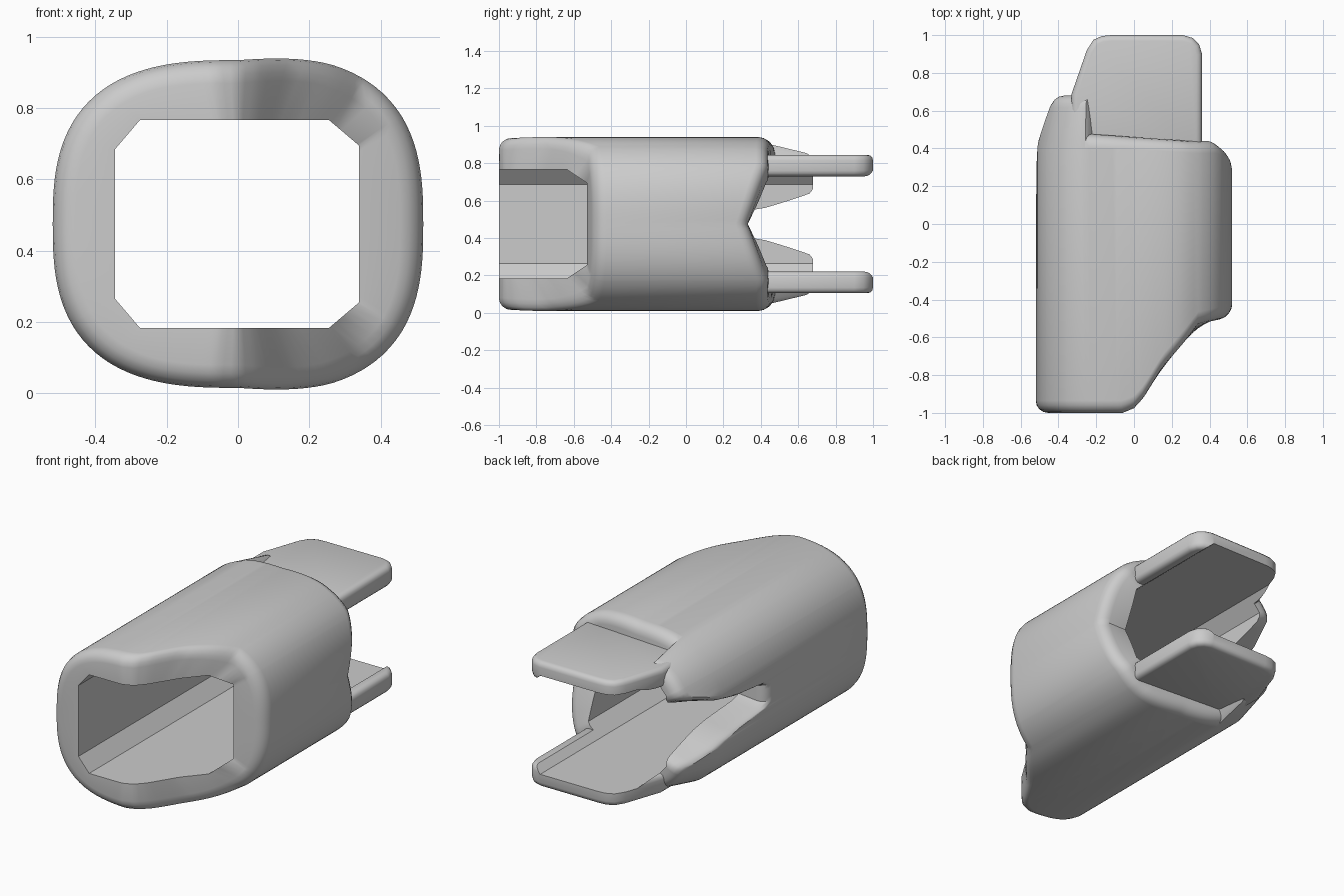
import bpy
import bmesh
from math import atan2, cos, sin, pi, tau
from mathutils import Vector

MID = 0.475          # height of the horizontal symmetry plane
ROUND = 0.065        # rim rounding radius

if "Cube" in bpy.data.objects:
    bpy.data.objects.remove(bpy.data.objects["Cube"])

# Tunnel cross-section (x, height above the middle)
upper = [(0.34, 0.22), (0.255, 0.292), (-0.275, 0.292), (-0.345, 0.21)]
tunnel = upper + [(x, -h) for x, h in reversed(upper)]

# Plan shape of the front rim (x, y)
front_curve = [(-0.06, -1), (0, -0.975), (0.05, -0.92), (0.15, -0.76),
               (0.27, -0.62), (0.34, -0.53), (0.52, -0.49)]
# Slot in the right wall and notch in the left wall (height from middle, y)
slot_curve = [(0.06, 0), (0.075, 0.04), (0.11, 0.38), (0.23, 0.66), (0.26, 0.68)]
notch_curve = [(0, 0.33), (0.25, 0.41), (0.33, 0.44)]


def interp(curve, t):
    if t <= curve[0][0]:
        return curve[0][1]
    for (a, ya), (b, yb) in zip(curve, curve[1:]):
        if t <= b:
            return ya + (yb - ya) * (t - a) / (b - a)
    return curve[-1][1]


def outer_point(ang):
    c, s = cos(ang), sin(ang)
    n = 2.75
    height = 0.46 + 0.015 * min(max(c * 2, 0), 1)
    r = (abs(c / 0.52) ** n + abs(s / height) ** n) ** (-1 / n)
    return Vector((r * c, r * s))


def inner_point(ang):
    d = Vector((cos(ang), sin(ang)))
    hits = []
    for a, b in zip(tunnel, tunnel[1:] + tunnel[:1]):
        normal = Vector((b[1] - a[1], a[0] - b[0]))
        facing = normal.dot(d)
        if facing > 1e-6:
            hits.append(normal.dot(Vector(a)) / facing)
    return d * min(hits)


def back_y(p):
    if p.x < -0.28:
        return interp(slot_curve, abs(p.y))
    if p.x > 0.3:
        return interp(notch_curve, abs(p.y))
    return 0.46 - 0.06 * p.x


def column(ang):
    """Closed section of the wall at one angle, from front rim to back rim."""
    out, inn = outer_point(ang), inner_point(ang)
    inward = (inn - out).normalized()
    back = back_y(out)
    steps = [i * pi / 8 for i in range(5)]
    taper = 0.05 * max(0, back - 0.48) / 0.2
    pts = [(inn, interp(front_curve, inn.x))]
    for a in steps:
        p = out + inward * ROUND * (1 - sin(a))
        pts.append((p, interp(front_curve, p.x) + ROUND * (1 - cos(a))))
    pts.append((out, min(0.4, back - ROUND)))
    for a in reversed(steps):
        p = out + inward * (ROUND * (1 - sin(a)) + taper)
        pts.append((p, back - ROUND * (1 - cos(a))))
    pts.append((inn, back))
    return [Vector((p.x, y, MID + p.y)) for p, y in pts]


def finish(name, bm):
    bmesh.ops.remove_doubles(bm, verts=bm.verts, dist=0.0005)
    bmesh.ops.recalc_face_normals(bm, faces=bm.faces)
    mesh = bpy.data.meshes.new(name)
    bm.to_mesh(mesh)
    bm.free()
    obj = bpy.data.objects.new(name, mesh)
    bpy.context.collection.objects.link(obj)
    return obj


def activate(obj):
    bpy.ops.object.select_all(action="DESELECT")
    obj.select_set(True)
    bpy.context.view_layer.objects.active = obj


def prism(name, points, direction):
    bm = bmesh.new()
    face = bm.faces.new([bm.verts.new(p) for p in points])
    new = bmesh.ops.extrude_face_region(bm, geom=[face])["geom"]
    verts = [v for v in new if isinstance(v, bmesh.types.BMVert)]
    bmesh.ops.translate(bm, verts=verts, vec=direction)
    return finish(name, bm)


# Sleeve: rounded outside, chamfered tunnel inside
angles = sorted([i * tau / 128 for i in range(128)]
                + [atan2(h, x) % tau for x, h in tunnel])
bm = bmesh.new()
rings = [[bm.verts.new(p) for p in column(a)] for a in angles]
for r, s in zip(rings, rings[1:] + rings[:1]):
    for k in range(len(r)):
        j = (k + 1) % len(r)
        bm.faces.new((r[k], r[j], s[j], s[k]))
sleeve = finish("sleeve", bm)
activate(sleeve)
bpy.ops.object.shade_smooth_by_angle(angle=0.6)

# Rear tongues, trimmed underneath by the tunnel shape
cutter = prism("tunnel_cutter", [(x, -1.2, MID + h) for x, h in tunnel], (0, 2.4, 0))
cutter.hide_render = True
outline = [(-0.33, 0.36), (-0.33, 0.69), (-0.25, 0.92), (-0.215, 0.975),
           (-0.17, 0.995), (-0.12, 1), (0.26, 1), (0.31, 0.985),
           (0.345, 0.95), (0.36, 0.9), (0.36, 0.36)]
for name, side in (("upper_tongue", 1), ("lower_tongue", -1)):
    base = MID + side * 0.255
    tongue = prism(name, [(x, y, base) for x, y in outline], (0, 0, side * 0.115))
    bevel = tongue.modifiers.new("rounded_edges", "BEVEL")
    bevel.width, bevel.segments = 0.03, 3
    bevel.limit_method, bevel.angle_limit = "ANGLE", 1.0
    trim = tongue.modifiers.new("tunnel", "BOOLEAN")
    trim.operation, trim.object, trim.solver = "DIFFERENCE", cutter, "EXACT"
    activate(tongue)
    for mod in ("rounded_edges", "tunnel"):
        bpy.ops.object.modifier_apply(modifier=mod)
    bpy.ops.object.shade_smooth_by_angle(angle=0.6)
bpy.data.objects.remove(cutter)
